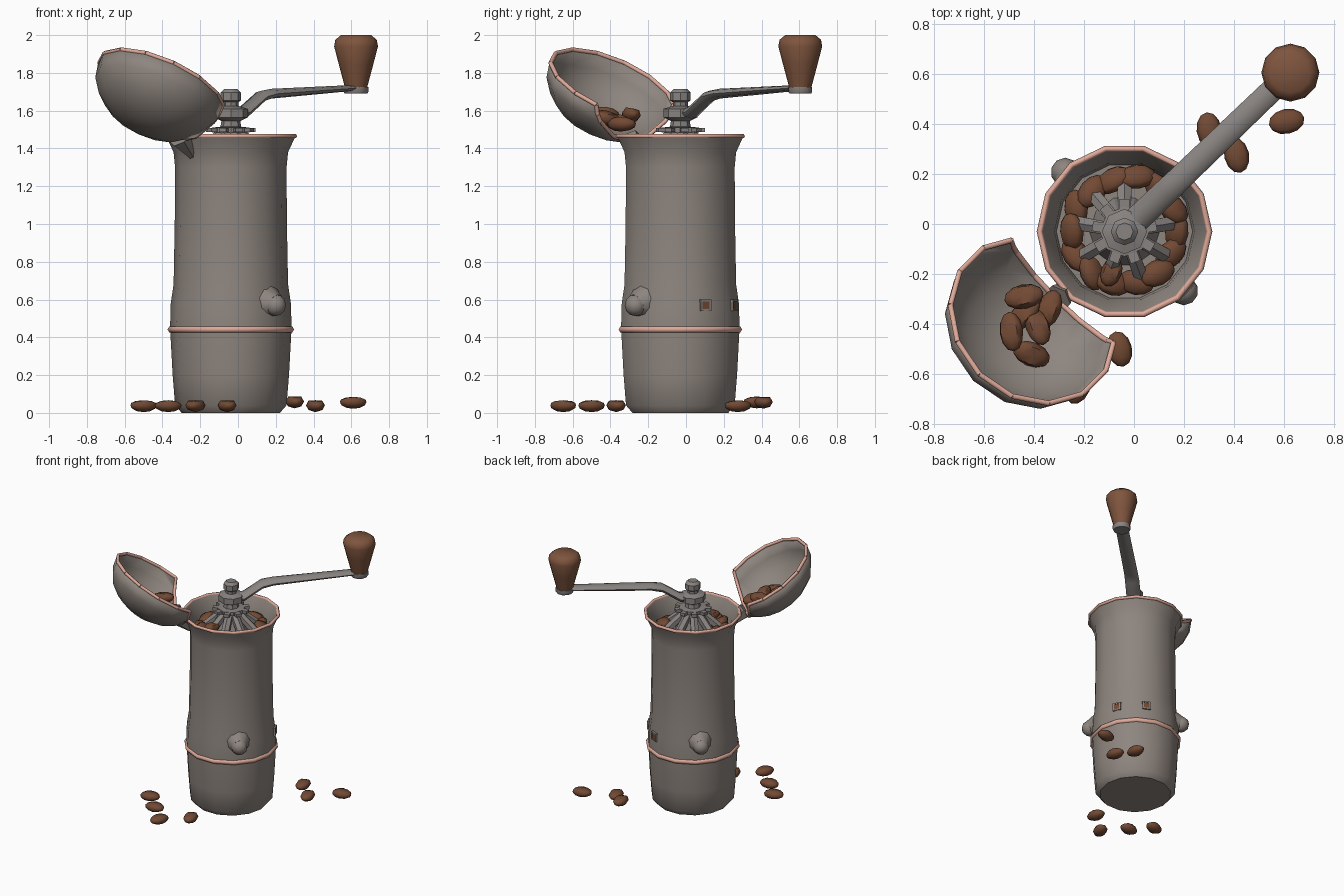
import bpy, bmesh, math, random
from mathutils import Vector, Matrix, Euler

if "Cube" in bpy.data.objects:
    bpy.data.objects.remove(bpy.data.objects["Cube"])

random.seed(4)
CX, CY = -0.038, -0.03            # axis of the grinder body


def material(name, rgb):
    m = bpy.data.materials.new(name)
    m.diffuse_color = (*rgb, 1)
    m.use_nodes = True
    m.node_tree.nodes["Principled BSDF"].inputs["Base Color"].default_value = m.diffuse_color
    return m


STEEL = material("warm grey steel", (0.27, 0.235, 0.21))
IRON = material("neutral grey metal", (0.25, 0.23, 0.22))
COPPER = material("copper pink", (0.74, 0.40, 0.32))
WOOD = material("brown wood", (0.21, 0.09, 0.048))
BEAN = material("roasted bean", (0.17, 0.068, 0.034))


def finish(name, bm, mat, angle=45):
    bmesh.ops.recalc_face_normals(bm, faces=bm.faces[:])
    me = bpy.data.meshes.new(name)
    bm.to_mesh(me)
    bm.free()
    me.materials.append(mat)
    ob = bpy.data.objects.new(name, me)
    bpy.context.collection.objects.link(ob)
    bpy.ops.object.select_all(action='DESELECT')
    ob.select_set(True)
    bpy.context.view_layer.objects.active = ob
    bpy.ops.object.shade_smooth_by_angle(angle=math.radians(angle))
    return ob


def lathe(profile, n, x=0, y=0, closed=False):
    """Spin (radius, z) points round a vertical axis."""
    bm = bmesh.new()
    rings = [[bm.verts.new((x + r * math.cos(2 * math.pi * i / n), y + r * math.sin(2 * math.pi * i / n), z))
              for i in range(n)] for r, z in profile]
    pairs = list(zip(rings, rings[1:])) + ([(rings[-1], rings[0])] if closed else [])
    for a, b in pairs:
        for i in range(n):
            j = (i + 1) % n
            bm.faces.new((a[i], a[j], b[j], b[i]))
    bmesh.ops.remove_doubles(bm, verts=bm.verts[:], dist=1e-5)
    return bm


def ring(name, r, z, t, mat):
    prof = [(r + t * math.cos(a * math.pi / 3), z + t * math.sin(a * math.pi / 3)) for a in range(6)]
    finish(name, lathe(prof, 14, CX, CY, True), mat, 70)


def rod(bm, p, q, r1, r2, n=8):
    p, q = Vector(p), Vector(q)
    rot = (q - p).to_track_quat('Z', 'Y').to_matrix().to_4x4()
    bmesh.ops.create_cone(bm, cap_ends=True, segments=n, radius1=r1, radius2=r2, depth=(q - p).length,
                          matrix=Matrix.Translation((p + q) / 2) @ rot)


def box(bm, loc, yaw, size, pitch=0):
    m = Matrix.Translation(loc) @ Euler((0, pitch, yaw)).to_matrix().to_4x4() @ Matrix.Diagonal((*size, 1))
    bmesh.ops.create_cube(bm, size=1, matrix=m)


def bean(bm, loc, yaw, size=(0.066, 0.05, 0.035), roll=0, pitch=0):
    vs = bmesh.ops.create_uvsphere(bm, u_segments=8, v_segments=6, radius=1,
                                   matrix=Matrix.Rotation(math.pi / 2, 4, 'Y'))["verts"]
    for v in vs:                   # groove along the top
        if v.co.z > 0.3 and abs(v.co.y) < 0.01:
            v.co.z *= 0.75
    m = Matrix.Translation(loc) @ Euler((roll, pitch, yaw)).to_matrix().to_4x4() @ Matrix.Diagonal((*size, 1))
    bmesh.ops.transform(bm, matrix=m, verts=vs)


def polar(deg, r, z):
    a = math.radians(deg)
    return (CX + r * math.cos(a), CY + r * math.sin(a), z)


# Catch cup and hopper body
finish("catch_cup", lathe([(0, 0), (0.26, 0), (0.295, 0.04), (0.308, 0.2), (0.32, 0.42), (0.32, 0.45), (0, 0.45)],
                          14, CX, CY), STEEL)
finish("hopper_body", lathe([(0, 0.44), (0.322, 0.44), (0.318, 0.58), (0.303, 0.68), (0.297, 1.0), (0.295, 1.3),
                             (0.303, 1.38), (0.345, 1.47), (0.33, 1.47), (0.28, 1.38), (0.272, 1.3), (0, 1.3)],
                            14, CX, CY), STEEL)
ring("copper_band", 0.317, 0.442, 0.018, COPPER)
ring("hopper_rim", 0.339, 1.465, 0.012, COPPER)

# Side studs on tapered bosses
for name, deg in (("front_stud", -45), ("back_stud", 135)):
    bm = bmesh.new()
    rod(bm, polar(deg, 0.27, 0.585), polar(deg, 0.345, 0.575), 0.1, 0.052, 10)
    bmesh.ops.create_uvsphere(bm, u_segments=10, v_segments=6, radius=0.058,
                              matrix=Matrix.Translation(polar(deg, 0.335, 0.57)))
    finish(name, bm, STEEL)

# Little square windows on the back right
bm, glass = bmesh.new(), bmesh.new()
for deg in (25, 65):
    a = math.radians(deg)
    for s in (-1, 1):
        box(bm, Vector(polar(deg, 0.313, 0.57 + s * 0.026)), a, (0.02, 0.062, 0.01))
        side = Vector((-math.sin(a), math.cos(a), 0)) * s * 0.026
        box(bm, Vector(polar(deg, 0.313, 0.57)) + side, a, (0.02, 0.01, 0.042))
    box(glass, polar(deg, 0.314, 0.57), a, (0.009, 0.044, 0.044))
finish("window_frames", bm, STEEL)
finish("window_panes", glass, BEAN)

# Burr hub: sloping legs, toothed plate, stacked spindle
bm = lathe([(0, 1.5), (0.07, 1.49), (0.14, 1.3)], 10, CX, CY)
for i in range(9):
    deg = i * 40 + 10
    rod(bm, polar(deg, 0.06, 1.47), polar(deg, 0.185, 1.36), 0.03, 0.032, 6)
    box(bm, polar(deg, 0.1, 1.497), math.radians(deg), (0.06, 0.04, 0.022))
finish("burr_hub", bm, IRON, 30)
finish("spindle", lathe([(0, 1.485), (0.1, 1.485), (0.1, 1.51), (0.055, 1.515), (0.05, 1.545), (0.09, 1.565),
                         (0.09, 1.61), (0.04, 1.625), (0.04, 1.645), (0.055, 1.655), (0.055, 1.695),
                         (0.035, 1.715), (0, 1.715)], 8, CX, CY), IRON, 35)

# Crank arm: flattened section swept along a bent path
KNOB = Vector((0.625, 0.605, 0))
start = Vector((CX, CY, 0))
along = (KNOB - start).normalized()
across = Vector((-along.y, along.x, 0))
bm, prev = bmesh.new(), None
for s, z, w, t in ((0, 1.585, 0.055, 0.028), (0.09, 1.59, 0.053, 0.032), (0.22, 1.675, 0.052, 0.03),
                   (0.3, 1.69, 0.05, 0.026), (0.93, 1.722, 0.046, 0.015), (0.965, 1.722, 0.03, 0.012)):
    sec = [bm.verts.new(start + along * s + across * w * math.cos(k * math.pi / 4)
                        + Vector((0, 0, z + t * math.sin(k * math.pi / 4)))) for k in range(8)]
    if prev:
        for k in range(8):
            bm.faces.new((prev[k], prev[(k + 1) % 8], sec[(k + 1) % 8], sec[k]))
    else:
        bm.faces.new(sec)
    prev = sec
bm.faces.new(prev)
finish("crank_arm", bm, IRON)
finish("knob_ferrule", lathe([(0, 1.69), (0.06, 1.69), (0.066, 1.7), (0.066, 1.725), (0, 1.73)],
                             10, KNOB.x, KNOB.y), IRON)
finish("crank_knob", lathe([(0, 1.72), (0.058, 1.72), (0.09, 1.84), (0.116, 1.94), (0.11, 1.975), (0.08, 2.0),
                            (0, 2.0)], 12, KNOB.x, KNOB.y), WOOD)

# Open lid: shallow bowl tipped on its hinge, with the crank side cut off
D, E = Vector((1, 1, 0)).normalized(), Vector((1, -1, 0)).normalized()
U = D * 0.848 - Vector((0, 0, 0.53))
N = D * 0.53 + Vector((0, 0, 0.848))
frame = Matrix((U, -E, N)).transposed().to_4x4()
frame.translation = D * -0.56 - E * 0.012 + Vector((0, 0, 1.735))
prof = [(0.355 * math.cos(a * math.pi / 10), -0.27 * math.sin(a * math.pi / 10)) for a in range(5)] + [(0, -0.27)]
bm = lathe(prof, 14)
bmesh.ops.transform(bm, matrix=frame, verts=bm.verts[:])
bmesh.ops.bisect_plane(bm, geom=bm.verts[:] + bm.edges[:] + bm.faces[:], clear_outer=True,
                       plane_co=D * -0.43 + Vector((0, 0, 1.45)), plane_no=D * 0.98 - Vector((0, 0, 0.2)))
trim = bmesh.new()
for e in bm.edges:
    if e.is_boundary:
        rod(trim, e.verts[0].co, e.verts[1].co, 0.012, 0.012, 6)
lid = finish("lid", bm, STEEL)
solid = lid.modifiers.new("thickness", 'SOLIDIFY')
solid.thickness = 0.014
solid.offset = 0
finish("lid_rim", trim, COPPER, 70)

# Hinge bracket under the lid
bm = bmesh.new()
rod(bm, polar(225, 0.29, 1.36), polar(225, 0.38, 1.455), 0.02, 0.06, 6)
finish("lid_hinge", bm, STEEL)

# Beans in the hopper
bm = bmesh.new()
for i in range(14):
    a = i * 360 / 14
    bean(bm, polar(a, 0.215 + random.uniform(-0.012, 0.012), 1.35 + random.uniform(-0.015, 0.02)),
         math.radians(a + 90) + random.uniform(-0.6, 0.6), (0.075, 0.052, 0.042),
         random.uniform(-0.6, 0.6), random.uniform(-0.3, 0.3))
bean(bm, polar(252, 0.17, 1.4), 1.2, (0.06, 0.042, 0.035))
finish("hopper_beans", bm, BEAN, 60)

# Beans resting in the lid
bm = bmesh.new()
for x, y, z, yaw in ((-0.44, -0.29, 1.58, 0.2), (-0.34, -0.34, 1.53, 1.2), (-0.49, -0.43, 1.58, 1.7),
                     (-0.385, -0.41, 1.56, 1.9), (-0.41, -0.52, 1.56, -0.4), (-0.44, -0.36, 1.54, 0.8)):
    bean(bm, (x, y, z), yaw, (0.08, 0.05, 0.042), random.uniform(-0.4, 0.4), random.uniform(-0.3, 0.3))
finish("lid_beans", bm, BEAN, 60)

# Loose beans on the ground
bm = bmesh.new()
for x, y, z, yaw in ((-0.5, -0.37, 0.04, 0.3), (-0.37, -0.5, 0.04, 0.1), (-0.225, -0.65, 0.04, 1.2),
                     (-0.058, -0.5, 0.04, 1.8), (0.3, 0.375, 0.06, 1.7), (0.41, 0.275, 0.04, 1.8),
                     (0.61, 0.41, 0.058, 0.2)):
    bean(bm, (x, y, z), yaw, (0.072, 0.05, 0.036))
finish("ground_beans", bm, BEAN, 60)
